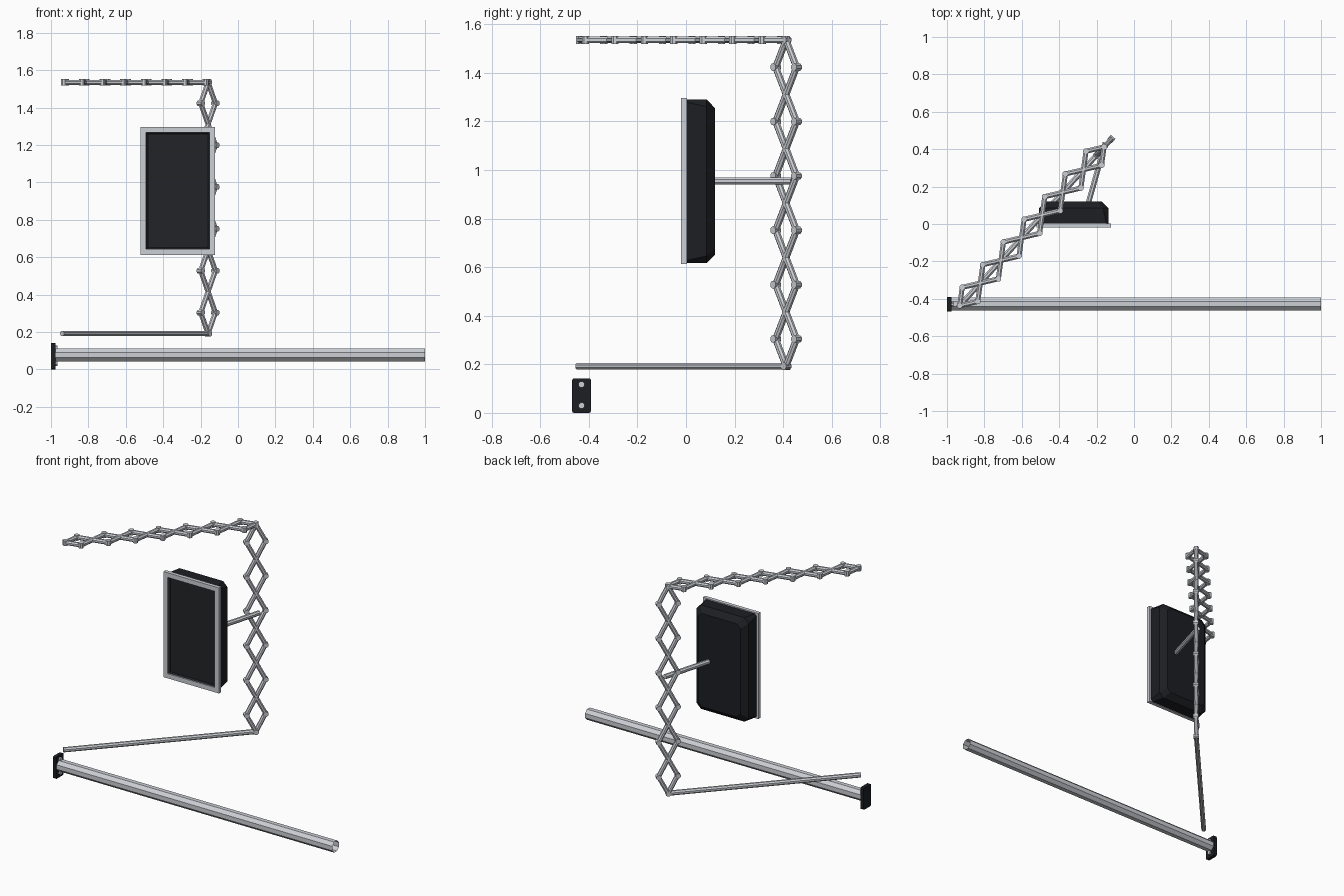
import bpy, bmesh, math
from mathutils import Vector, Matrix

if "Cube" in bpy.data.objects:
    bpy.data.objects.remove(bpy.data.objects["Cube"])


def material(name, rgb):
    m = bpy.data.materials.new(name)
    m.diffuse_color = (*rgb, 1)
    m.use_nodes = True
    m.node_tree.nodes["Principled BSDF"].inputs["Base Color"].default_value = m.diffuse_color
    return m


BLACK = material("black plastic", (0.012, 0.013, 0.016))
GLASS = material("dark screen", (0.015, 0.017, 0.02))
STEEL = material("light steel", (0.6, 0.62, 0.66))


def finish(name, bm, mat):
    me = bpy.data.meshes.new(name)
    bm.to_mesh(me)
    bm.free()
    ob = bpy.data.objects.new(name, me)
    bpy.context.collection.objects.link(ob)
    me.materials.append(mat)
    return ob


def rod(bm, a, b, r, sides=8, caps=True):
    a, b = Vector(a), Vector(b)
    d = b - a
    mat = Matrix.Translation((a + b) / 2) @ d.to_track_quat('Z', 'Y').to_matrix().to_4x4()
    mat = mat @ Matrix.Rotation(math.pi / sides, 4, 'Z')
    bmesh.ops.create_cone(bm, cap_ends=caps, segments=sides, radius1=r, radius2=r,
                          depth=d.length, matrix=mat)


def single_rod(name, a, b, r, sides=8, caps=True):
    bm = bmesh.new()
    rod(bm, a, b, r, sides, caps)
    return finish(name, bm, STEEL)


def box(bm, lo, hi):
    lo, hi = Vector(lo), Vector(hi)
    return bmesh.ops.create_cube(bm, size=1, matrix=Matrix.Translation((lo + hi) / 2)
                                 @ Matrix.Diagonal((*(hi - lo), 1)))['verts']


def scissor(name, start, end, side, count, half_width, r=0.0145):
    """Lazy-tongs chain: two zigzag sets of bars with pivot pins."""
    start, end, side = Vector(start), Vector(end), Vector(side).normalized()
    step = (end - start) / (2 * count)
    normal = step.cross(side).normalized()
    bm = bmesh.new()
    pins = [start, end]
    for s in (1, -1):
        pts = [start]
        for k in range(count):
            sign = s if k % 2 == 0 else -s
            pts.append(start + step * (2 * k + 1) + side * half_width * sign)
        pts.append(end)
        for a, b in zip(pts, pts[1:]):
            rod(bm, a, b, r)
        pins += pts[1:-1]
    for p in pins:
        rod(bm, p - normal * 0.0165, p + normal * 0.0165, 0.016)
    return finish(name, bm, STEEL)


# Floor rail: thin open tube
single_rod("floor_rail", (-0.98, -0.428, 0.077), (1.0, -0.428, 0.077), 0.037, 8, False)

# End plate with clipped corners, and its two screws
bm = bmesh.new()
box(bm, (-1.0, -0.469, 0.0), (-0.977, -0.391, 0.142))
edges = [e for e in bm.edges if abs(e.verts[0].co.x - e.verts[1].co.x) > 0.01]
bmesh.ops.bevel(bm, geom=edges, offset=0.008, segments=2, profile=0.5, affect='EDGES')
finish("end_plate", bm, BLACK)
for i, z in enumerate((0.03, 0.117)):
    single_rod(f"plate_screw_{i + 1}", (-0.98, -0.43, z), (-0.966, -0.43, z), 0.013, 8)

# Lower arm, upright scissor and upper scissor arm
outer, pole = Vector((-0.932, -0.437, 0)), Vector((-0.16, 0.412, 0))
d = (pole - outer).normalized()
low, high = Vector((0, 0, 0.192)), Vector((0, 0, 1.535))
single_rod("lower_arm", outer + low - d * 0.012, pole + low + d * 0.012, 0.0155)
scissor("upright_scissor", pole + low, pole + high, d, 6, 0.058)
scissor("upper_scissor_arm", outer + high, pole + high, (d.y, -d.x, 0), 7, 0.056)

# Bracket from the upright to the screen housing
single_rod("screen_bracket", (-0.25, 0.09, 0.954), (-0.153, 0.435, 0.954), 0.0155)

# Screen housing with chamfered back
bm = bmesh.new()
X0, X1, Z0, Z1 = -0.508, -0.136, 0.616, 1.29


def ring(y, inset, cut):
    x0, x1, z0, z1 = X0 + inset, X1 - inset, Z0 + inset, Z1 - inset
    pts = [(x0 + cut, z0), (x1 - cut, z0), (x1, z0 + cut), (x1, z1 - cut),
           (x1 - cut, z1), (x0 + cut, z1), (x0, z1 - cut), (x0, z0 + cut)]
    return [bm.verts.new((x, y, z)) for x, z in pts]


rings = [ring(0.004, 0, 0.012), ring(0.085, 0, 0.03), ring(0.119, 0.035, 0.025)]
for a, b in zip(rings, rings[1:]):
    for i in range(8):
        j = (i + 1) % 8
        bm.faces.new((a[i], a[j], b[j], b[i]))
bm.faces.new(rings[0])
bm.faces.new(rings[-1])
bmesh.ops.recalc_face_normals(bm, faces=bm.faces)
finish("screen_housing", bm, BLACK)

# Picture-frame bezel: cross-section rings joined into a loop
bm = bmesh.new()
F = (-0.521, -0.123, 0.613, 1.297)
section = [(0, 0.004), (0, -0.02), (0.03, -0.02), (0.03, 0.004)]
loops = []
for inset, y in section:
    x0, x1, z0, z1 = F[0] + inset, F[1] - inset, F[2] + inset, F[3] - inset
    loops.append([bm.verts.new((x, y, z)) for x, z in ((x0, z0), (x1, z0), (x1, z1), (x0, z1))])
for k in range(4):
    a, b = loops[k], loops[(k + 1) % 4]
    for i in range(4):
        j = (i + 1) % 4
        bm.faces.new((a[i], a[j], b[j], b[i]))
bmesh.ops.recalc_face_normals(bm, faces=bm.faces)
finish("screen_bezel", bm, STEEL)

# Recessed screen with a sloped border
bm = bmesh.new()
verts = box(bm, (F[0] + 0.03, -0.012, F[2] + 0.03), (F[1] - 0.03, 0.01, F[3] - 0.03))
front = min(bm.faces, key=lambda f: f.calc_center_median().y)
bmesh.ops.inset_region(bm, faces=[front], thickness=0.012, depth=-0.008)
finish("screen", bm, GLASS)
